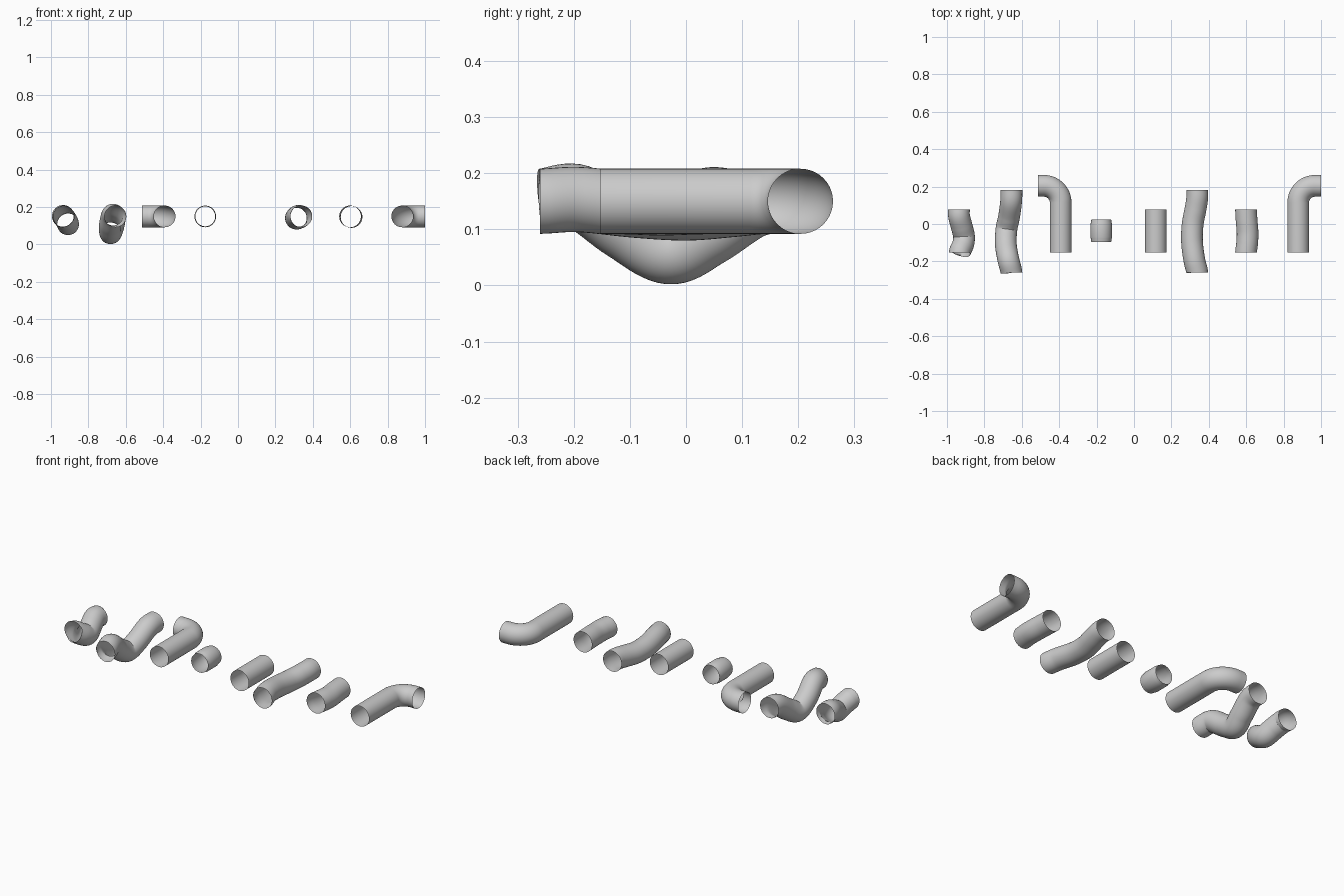
import bpy, bmesh, math
from mathutils import Vector

if "Cube" in bpy.data.objects:
    bpy.data.objects.remove(bpy.data.objects["Cube"])

R = 0.058      # pipe radius
Z = 0.15       # height of pipe axis
SIDES = 40


def catmull(pts, n=10):
    """Smooth path through the points, with straight ends along y."""
    p = [Vector(q) for q in pts]
    p = [p[0] + Vector((0, p[0].y - p[1].y, 0))] + p + [p[-1] + Vector((0, p[-1].y - p[-2].y, 0))]
    out = []
    for i in range(1, len(p) - 2):
        a, b, c, d = p[i - 1:i + 3]
        for k in range(n):
            t = k / n
            out.append(0.5 * (2 * b + (c - a) * t + (2 * a - 5 * b + 4 * c - d) * t * t
                              + (3 * b - a - 3 * c + d) * t ** 3))
    return out + [p[-2]]


def sweep(name, path, end_dir=None, radii=None):
    """Open thin tube along a path; end rings are square to y (or end_dir)."""
    bm = bmesh.new()
    rings = []
    last = len(path) - 1
    for i, c in enumerate(path):
        if i == 0:
            t = Vector((0, 1, 0))
        elif i == last:
            t = end_dir or Vector((0, 1, 0))
        else:
            t = (path[i + 1] - path[i - 1]).normalized()
        side = t.cross(Vector((0, 0, 1))).normalized()
        up = side.cross(t)
        r = radii[i] if radii else R
        rings.append([bm.verts.new(c + r * (side * math.cos(a) + up * math.sin(a)))
                      for a in (2 * math.pi * k / SIDES for k in range(SIDES))])
    for a, b in zip(rings, rings[1:]):
        for k in range(SIDES):
            j = (k + 1) % SIDES
            bm.faces.new((a[k], a[j], b[j], b[k]))
    bmesh.ops.recalc_face_normals(bm, faces=bm.faces)
    for f in bm.faces:
        f.smooth = True
    me = bpy.data.meshes.new(name)
    bm.to_mesh(me)
    bm.free()
    ob = bpy.data.objects.new(name, me)
    bpy.context.collection.objects.link(ob)
    return ob


def elbow(name, x, sign, x_end):
    """Straight run along y, then a quarter bend to a short arm along x."""
    b, y_arm = 0.09, 0.204
    path = [Vector((x, -0.153, Z))]
    for k in range(17):
        a = math.pi / 2 * k / 16
        path.append(Vector((x + sign * b * (1 - math.cos(a)), y_arm - b + b * math.sin(a), Z)))
    path.append(Vector((x_end, y_arm, Z)))
    sweep(name, path, Vector((sign, 0, 0)))


# Wavy pipes (start at the front, run to the back)
sweep("short_bent_pipe", catmull([
    (-0.932, -0.153, Z), (-0.914, -0.11, 0.125), (-0.909, -0.065, 0.108),
    (-0.922, -0.01, 0.132), (-0.935, 0.04, 0.152), (-0.936, 0.077, Z)]))
sweep("long_dipped_pipe", catmull([
    (-0.655, -0.26, Z), (-0.672, -0.19, 0.157), (-0.685, -0.11, 0.103),
    (-0.682, -0.03, 0.06), (-0.668, 0.04, 0.092), (-0.657, 0.12, 0.143), (-0.655, 0.183, Z)]))
sweep("long_curved_pipe", catmull([
    (0.338, -0.26, Z), (0.322, -0.19, 0.153), (0.310, -0.09, 0.143),
    (0.314, 0.0, 0.138), (0.329, 0.08, 0.144), (0.338, 0.14, Z), (0.338, 0.183, Z)]))
sweep("short_curved_pipe", catmull([
    (0.599, -0.153, Z), (0.605, -0.1, 0.149), (0.607, -0.045, 0.147),
    (0.602, 0.02, 0.149), (0.599, 0.077, Z)]))

# Straight pipes
sweep("straight_pipe", [Vector((0.117, -0.153, Z)), Vector((0.117, 0.077, Z))])
sweep("connector_sleeve",
      [Vector((-0.175, y, Z)) for y in (-0.097, -0.078, -0.07, -0.002, 0.006, 0.025)],
      radii=[0.053, 0.056, R, R, 0.056, 0.053])

# Elbow pipes
elbow("left_elbow_pipe", -0.392, -1, -0.514)
elbow("right_elbow_pipe", 0.878, 1, 1.0)
